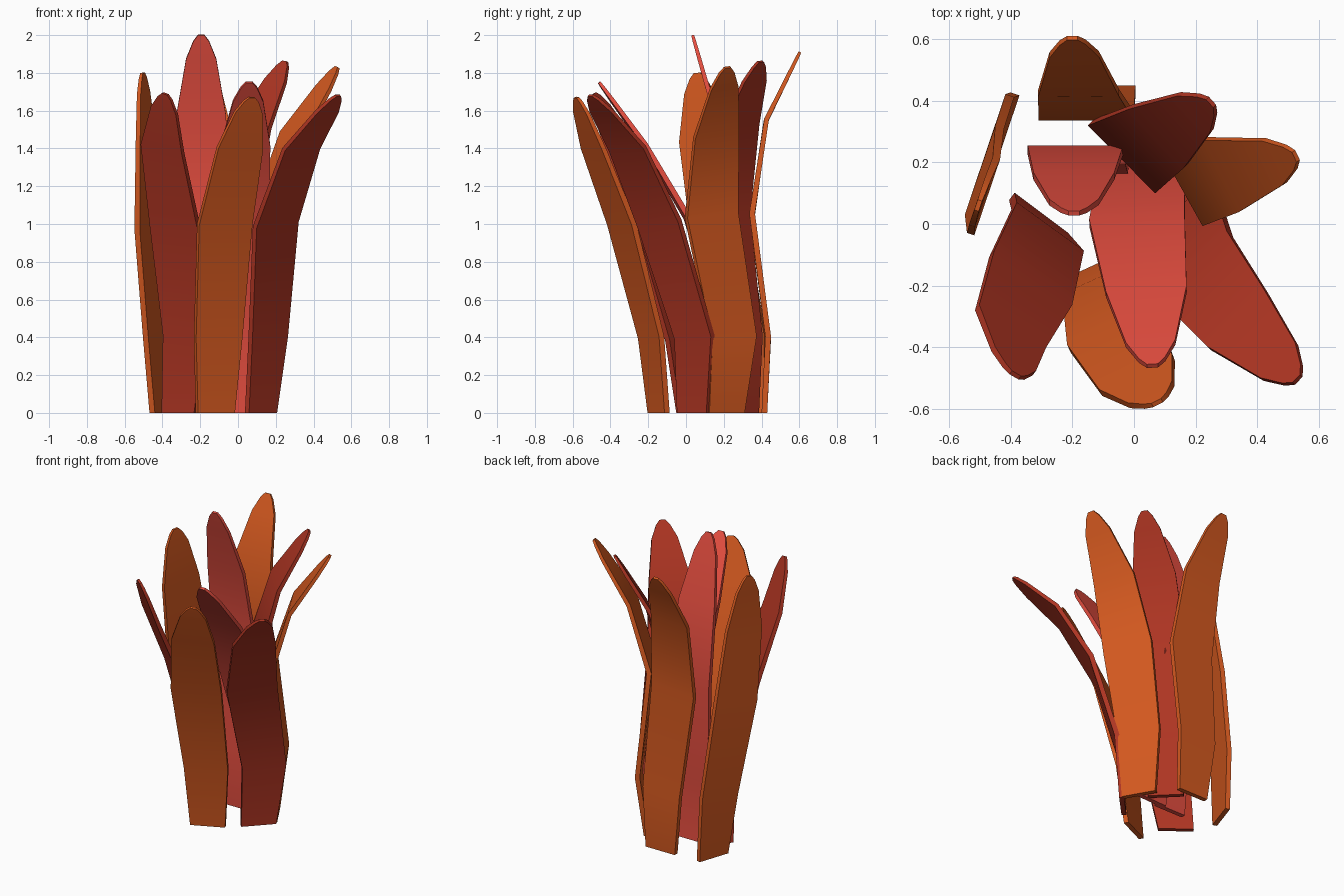
import bpy, bmesh
from mathutils import Vector

if "Cube" in bpy.data.objects:
    bpy.data.objects.remove(bpy.data.objects["Cube"])


def material(name, rgb):
    m = bpy.data.materials.new(name)
    m.diffuse_color = (*rgb, 1)
    m.use_nodes = True
    m.node_tree.nodes["Principled BSDF"].inputs["Base Color"].default_value = m.diffuse_color
    return m


orange = material("orange", (0.66, 0.10, 0.014))
dark_red = material("dark_red", (0.42, 0.035, 0.016))
light_red = material("light_red", (0.78, 0.075, 0.05))

# Outline shared by all leaves: width and thickness at each station
WIDTH = [0.215, 0.27, 0.31, 0.262, 0.16, 0.085, 0.035]
THICK = [0.03, 0.03, 0.03, 0.025, 0.021, 0.018, 0.015]


def leaf(name, mat, across, path):
    """Bent slab with a rounded tip; path = base, knee, waist, shoulder, tip."""
    p = [Vector(q) for q in path]
    p = p[:4] + [p[3].lerp(p[4], f) for f in (0.70, 0.92, 1.0)]
    w0 = Vector((*across, 0)).normalized()
    bm = bmesh.new()
    rings = []
    for i, c in enumerate(p):
        if i == 0:
            t = Vector((0, 0, 1))          # base is cut level with the ground
        else:
            t = (c - p[i - 1]).normalized()
            if i + 1 < len(p):
                t = (t + (p[i + 1] - c).normalized()).normalized()
        w = (w0 - t * w0.dot(t)).normalized()
        n = t.cross(w)
        a, b = w * WIDTH[i] / 2, n * THICK[i] / 2
        rings.append([bm.verts.new(c + v) for v in (-a - b, a - b, a + b, b - a)])
    for r, s in zip(rings, rings[1:]):
        for k in range(4):
            j = (k + 1) % 4
            bm.faces.new((r[k], r[j], s[j], s[k]))
    bm.faces.new(rings[0][::-1])
    bm.faces.new(rings[-1])
    bmesh.ops.recalc_face_normals(bm, faces=bm.faces)
    me = bpy.data.meshes.new(name)
    bm.to_mesh(me)
    bm.free()
    me.materials.append(mat)
    ob = bpy.data.objects.new(name, me)
    bpy.context.collection.objects.link(ob)
    bpy.context.view_layer.objects.active = ob
    ob.select_set(True)


# Outer orange leaves
leaf("back_leaf", orange, (1, 0),
     [(-.11, .415, 0), (-.13, .435, .4), (-.155, .35, 1.05), (-.18, .425, 1.55), (-.20, .603, 1.91)])
leaf("left_leaf", orange, (.32, .95),
     [(-.42, .32, 0), (-.445, .29, .4), (-.485, .17, 1.0), (-.488, .09, 1.45), (-.505, .06, 1.80)])
leaf("right_leaf", orange, (-.5, .87),
     [(.135, .21, 0), (.17, .25, .4), (.16, .135, 1.05), (.29, .16, 1.47), (.525, .22, 1.83)])
leaf("front_leaf", orange, (.91, .42),
     [(-.12, -.145, 0), (-.105, -.185, .4), (-.07, -.34, 1.0), (.01, -.49, 1.4), (.075, -.58, 1.67)])

# Outer dark red leaves
leaf("back_right_leaf", dark_red, (.71, -.71),
     [(.0, .30, 0), (.03, .30, .4), (-.03, .22, 1.05), (.08, .285, 1.52), (.25, .395, 1.86)])
leaf("front_right_leaf", dark_red, (.69, .72),
     [(.122, .04, 0), (.16, .045, .4), (.20, -.14, 1.0), (.335, -.31, 1.4), (.53, -.505, 1.68)])
leaf("front_left_leaf", dark_red, (.8, -.6),
     [(-.31, .025, 0), (-.28, -.02, .4), (-.335, -.185, 1.0), (-.40, -.34, 1.4), (-.385, -.49, 1.69)])

# Inner light red leaves
leaf("inner_back_leaf", light_red, (1, 0),
     [(-.13, .18, 0), (-.15, .16, .4), (-.19, .24, 1.07), (-.195, .155, 1.58), (-.195, .035, 2.0)])
leaf("inner_front_leaf", light_red, (1, .05),
     [(.03, .20, 0), (.03, .20, .4), (.01, .01, 1.03), (.04, -.22, 1.42), (.06, -.46, 1.75)])

bpy.ops.object.shade_smooth_by_angle(angle=0.5)
